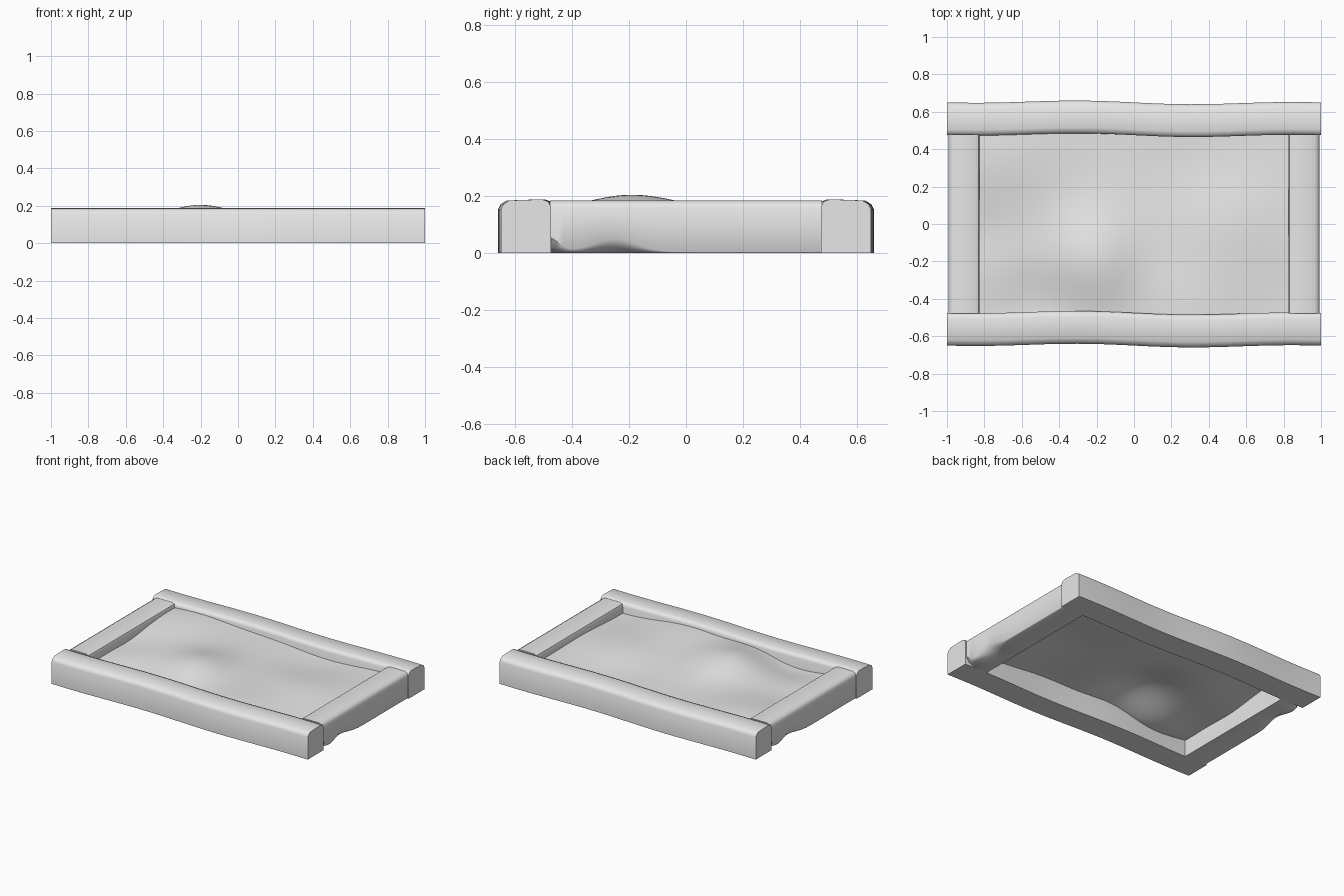
import bpy, bmesh
from math import sin, exp, radians

cube = bpy.data.objects.get("Cube")
if cube:
    bpy.data.objects.remove(cube, do_unlink=True)

grey = bpy.data.materials.new("plain_grey")
grey.use_nodes = True
grey.diffuse_color = (0.8, 0.8, 0.8, 1)
grey.node_tree.nodes["Principled BSDF"].inputs["Base Color"].default_value = (0.8, 0.8, 0.8, 1)


def finish(bm, name, closed=True):
    if closed:
        bmesh.ops.recalc_face_normals(bm, faces=bm.faces)
    mesh = bpy.data.meshes.new(name)
    bm.to_mesh(mesh)
    bm.free()
    mesh.materials.append(grey)
    for poly in mesh.polygons:
        poly.use_smooth = True
    mesh.set_sharp_from_angle(angle=radians(40))
    obj = bpy.data.objects.new(name, mesh)
    bpy.context.collection.objects.link(obj)


def loft(name, sections):
    """Skin a row of closed cross-sections and cap both ends."""
    bm = bmesh.new()
    rings = [[bm.verts.new(p) for p in section] for section in sections]
    for a, b in zip(rings, rings[1:]):
        for i in range(len(a)):
            j = (i + 1) % len(a)
            bm.faces.new((a[i], a[j], b[j], b[i]))
    bm.faces.new(rings[0])
    bm.faces.new(rings[-1])
    finish(bm, name)


def steps(start, end, count):
    return [start + (end - start) * i / count for i in range(count + 1)]


def bump(d, radius):
    return exp(-0.5 * (d / radius) ** 2)


# Long rails: rounded beams with a gentle sideways sway
LONG = [(0, 0), (.175, 0), (.175, .155), (.166, .172), (.145, .185),
        (.03, .189), (.009, .181), (0, .165)]


def sway(x):
    return -0.011 * sin(4.5 * x) * (1 - x * x)


for name, side in (("front_rail", -1), ("back_rail", 1)):
    loft(name, [[(x, side * (.475 + u) + sway(x), z) for u, z in LONG]
                for x in steps(-1, 1, 40)])


# End rails: beams whose lower outer edge is worn away near one end
def wear(y):
    return .045 * bump(y + .25, .075) + .055 * bump(y + .49, .04) + .004


def end_section(y):
    w = wear(y)
    return [(.825, 0), (.992 - 1.3 * w, 0), (.992 - .45 * w, .4 * w), (.992, w),
            (.992, .16), (.985, .175), (.968, .185), (.85, .185), (.832, .177), (.825, .16)]


for name, side in (("left_end_rail", 1), ("right_end_rail", -1)):
    loft(name, [[(side * u, side * y, z) for u, z in end_section(y)]
                for y in steps(-.478, .478, 40)])

# Sand sheet: mounds and hollows as x, y, height, x radius, y radius
MOUNDS = [(-.21, -.2, .072, .16, .19), (-.65, .4, .03, .2, .2), (.4, .4, -.025, .22, .2),
          (-.55, -.45, -.045, .2, .15), (.3, -.45, .022, .2, .2),
          (-.8, -.05, -.02, .15, .15), (.8, -.45, -.02, .2, .2), (.45, 0, .012, .2, .15)]


def sand_height(x, y):
    return .135 + sum(h * bump(x - cx, rx) * bump(y - cy, ry) for cx, cy, h, rx, ry in MOUNDS)


bm = bmesh.new()
bmesh.ops.create_grid(bm, x_segments=60, y_segments=40, size=1)
for v in bm.verts:
    v.co.x *= .85
    v.co.y *= .5
    v.co.z = sand_height(v.co.x, v.co.y)
finish(bm, "sand", closed=False)
